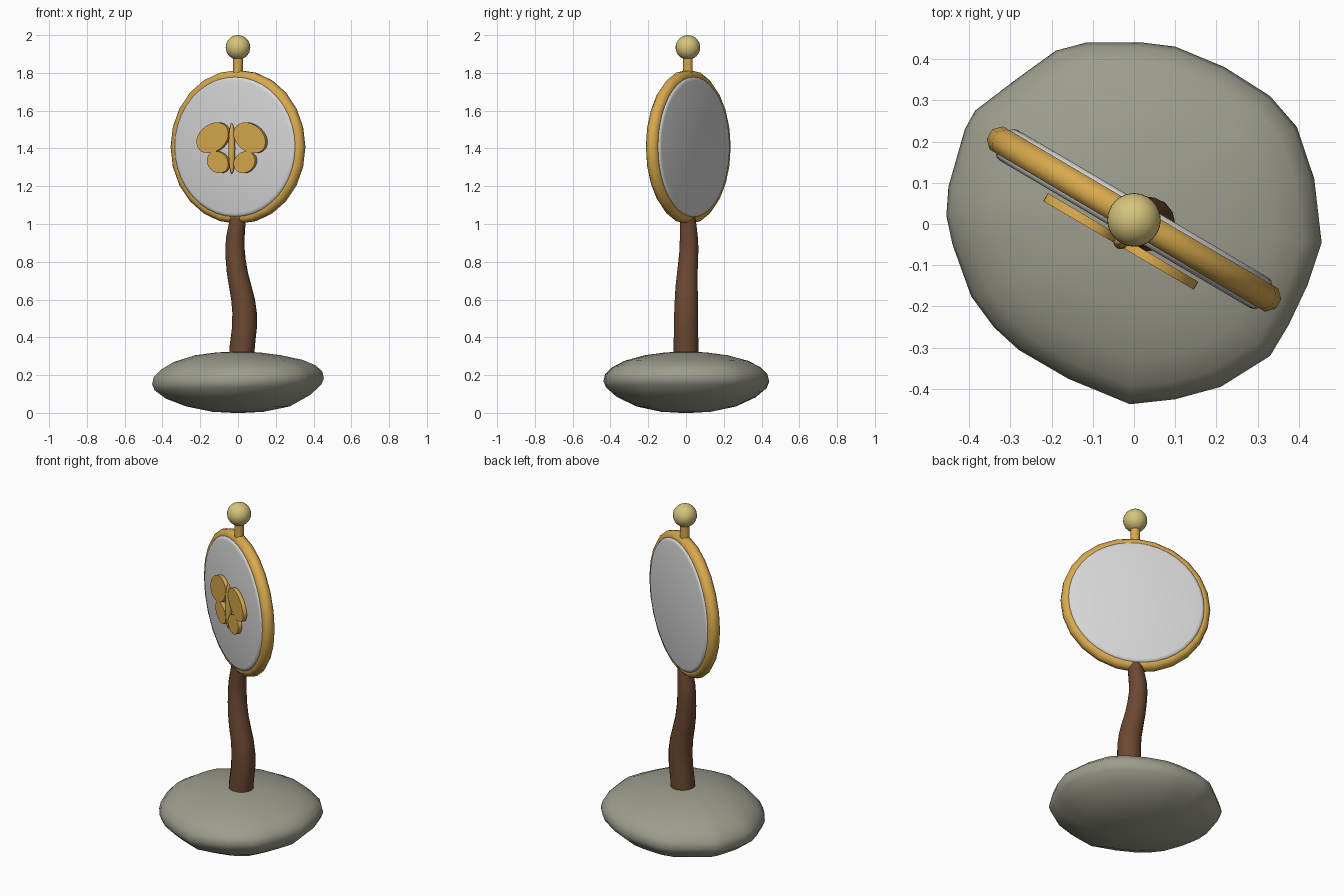
import bpy, bmesh, math
from mathutils import Matrix, Vector

if "Cube" in bpy.data.objects:
    bpy.data.objects.remove(bpy.data.objects["Cube"])


def material(name, rgb):
    m = bpy.data.materials.new(name)
    m.diffuse_color = (*rgb, 1)
    m.use_nodes = True
    m.node_tree.nodes["Principled BSDF"].inputs["Base Color"].default_value = m.diffuse_color
    return m


GOLD = material("gold", (0.69, 0.40, 0.075))
PALE = material("pale_gold", (0.67, 0.55, 0.20))
SILVER = material("silver", (0.68, 0.68, 0.68))
BARK = material("bark_brown", (0.15, 0.065, 0.032))
STONE = material("stone_grey", (0.34, 0.34, 0.27))

# Frame of the mirror: local x across, local y backwards, local z up
HEAD = Matrix.Translation((0, 0.012, 1.408)) @ Matrix.Rotation(math.radians(-30.5), 4, 'Z')
UPRIGHT = Matrix.Rotation(math.pi / 2, 4, 'X')


def add(name, bm, mat, matrix=Matrix(), angle=40):
    bmesh.ops.transform(bm, matrix=matrix, verts=bm.verts)
    bmesh.ops.recalc_face_normals(bm, faces=bm.faces)
    me = bpy.data.meshes.new(name)
    bm.to_mesh(me)
    bm.free()
    ob = bpy.data.objects.new(name, me)
    bpy.context.collection.objects.link(ob)
    me.materials.append(mat)
    bpy.ops.object.select_all(action='DESELECT')
    ob.select_set(True)
    bpy.context.view_layer.objects.active = ob
    bpy.ops.object.shade_smooth_by_angle(angle=math.radians(angle))
    return ob


def loft(rings, closed=False):
    """Skin a list of point rings; cap the ends or close the loop."""
    bm = bmesh.new()
    vs = [[bm.verts.new(p) for p in r] for r in rings]
    n = len(vs[0])
    pairs = list(zip(vs, vs[1:])) + ([(vs[-1], vs[0])] if closed else [])
    for a, b in pairs:
        for i in range(n):
            j = (i + 1) % n
            bm.faces.new((a[i], a[j], b[j], b[i]))
    if not closed:
        bm.faces.new(vs[0])
        bm.faces.new(vs[-1])
    return bm


def circle(r, z, n, cx=0, cy=0):
    return [(cx + r * math.cos(math.tau * i / n), cy + r * math.sin(math.tau * i / n), z)
            for i in range(n)]


def sphere(u, v):
    bm = bmesh.new()
    bmesh.ops.create_uvsphere(bm, u_segments=u, v_segments=v, radius=1)
    return bm


# Stone base: irregular outline swept through a flattened pebble profile
outline = [(0.455, -0.045), (0.437, 0.11), (0.395, 0.235), (0.33, 0.31), (0.22, 0.38),
           (0.10, 0.43), (0.02, 0.44), (-0.115, 0.44), (-0.19, 0.42), (-0.28, 0.355),
           (-0.385, 0.275), (-0.41, 0.23), (-0.45, 0.09), (-0.455, 0.02), (-0.44, -0.05),
           (-0.395, -0.175), (-0.34, -0.25), (-0.28, -0.305), (-0.16, -0.375),
           (-0.01, -0.437), (0.10, -0.425), (0.21, -0.395), (0.33, -0.32),
           (0.375, -0.245), (0.42, -0.15)]
profile = [(0.06, 0.0), (0.3, 0.006), (0.6, 0.034), (0.84, 0.085), (0.97, 0.135), (1.0, 0.168),
           (0.98, 0.205), (0.9, 0.24), (0.75, 0.275), (0.5, 0.305), (0.25, 0.32), (0.06, 0.324)]
rings = []
for s, z in profile:
    tilt = 0.04 * max(0, s - 0.6)
    rings.append([(x * s, y * s, z + tilt * x / 0.45) for x, y in outline])
add("stone_base", loft(rings), STONE, angle=60)

# Twisted trunk: tapered tube along a bent path (x, y, z, radius)
path = [(0.018, 0, 0.25, 0.067), (0.022, 0, 0.35, 0.067), (0.034, 0, 0.45, 0.066),
        (0.035, 0.001, 0.53, 0.065), (0.027, 0.002, 0.60, 0.063), (0.012, 0.003, 0.67, 0.06),
        (-0.003, 0.007, 0.74, 0.056), (-0.012, 0.012, 0.81, 0.053),
        (-0.016, 0.016, 0.87, 0.051), (-0.014, 0.015, 0.93, 0.049),
        (-0.006, 0.012, 0.99, 0.045), (-0.001, 0.01, 1.035, 0.041)]
add("trunk", loft([circle(r, z, 14, x, y) for x, y, z, r in path]), BARK)

# Gold ring around the mirror
ring = []
for i in range(24):
    a = math.tau * i / 24
    ring.append([((0.374 + 0.035 * math.cos(b)) * math.cos(a), 0.035 * math.sin(b),
                  (0.374 + 0.035 * math.cos(b)) * math.sin(a))
                 for b in [math.tau * (k + 0.5) / 8 for k in range(8)]])
add("ring_frame", loft(ring, True), GOLD, HEAD, 60)

# Mirror disc with rounded rims, visible on both sides
disc = [(0.352, -0.043), (0.363, -0.040), (0.372, -0.03),
        (0.372, 0.03), (0.363, 0.040), (0.352, 0.043)]
add("mirror_disc", loft([circle(r, z, 40) for r, z in disc]), SILVER, HEAD @ UPRIGHT, 50)


# Butterfly ornament: flat oval wings mirrored about a slim body
def wing(name, side, x, z, rx, rz, tilt):
    place = (HEAD @ Matrix.Translation((side * x, -0.063, z))
             @ Matrix.Rotation(math.radians(-side * tilt), 4, 'Y')
             @ Matrix.Diagonal((rx, 1, rz, 1)) @ UPRIGHT)
    add(name, loft([circle(1, -0.011, 24), circle(1, 0.011, 24)]), GOLD, place, 30)


for side, label in ((-1, "left"), (1, "right")):
    wing(label + "_upper_wing", side, 0.114, 0.048, 0.104, 0.074, -28)
    wing(label + "_lower_wing", side, 0.082, -0.081, 0.068, 0.055, 25)
add("butterfly_body", sphere(12, 12), GOLD,
    HEAD @ Matrix.Translation((0, -0.064, -0.008)) @ Matrix.Diagonal((0.018, 0.018, 0.135, 1)))

# Finial: short stem and ball
add("finial_stem", loft([circle(0.026, z, 14, 0, 0.01) for z in (1.79, 1.90)]), GOLD)
add("finial_ball", sphere(24, 16), PALE,
    Matrix.Translation((0, 0.01, 1.935)) @ Matrix.Diagonal((0.065, 0.065, 0.065, 1)))
